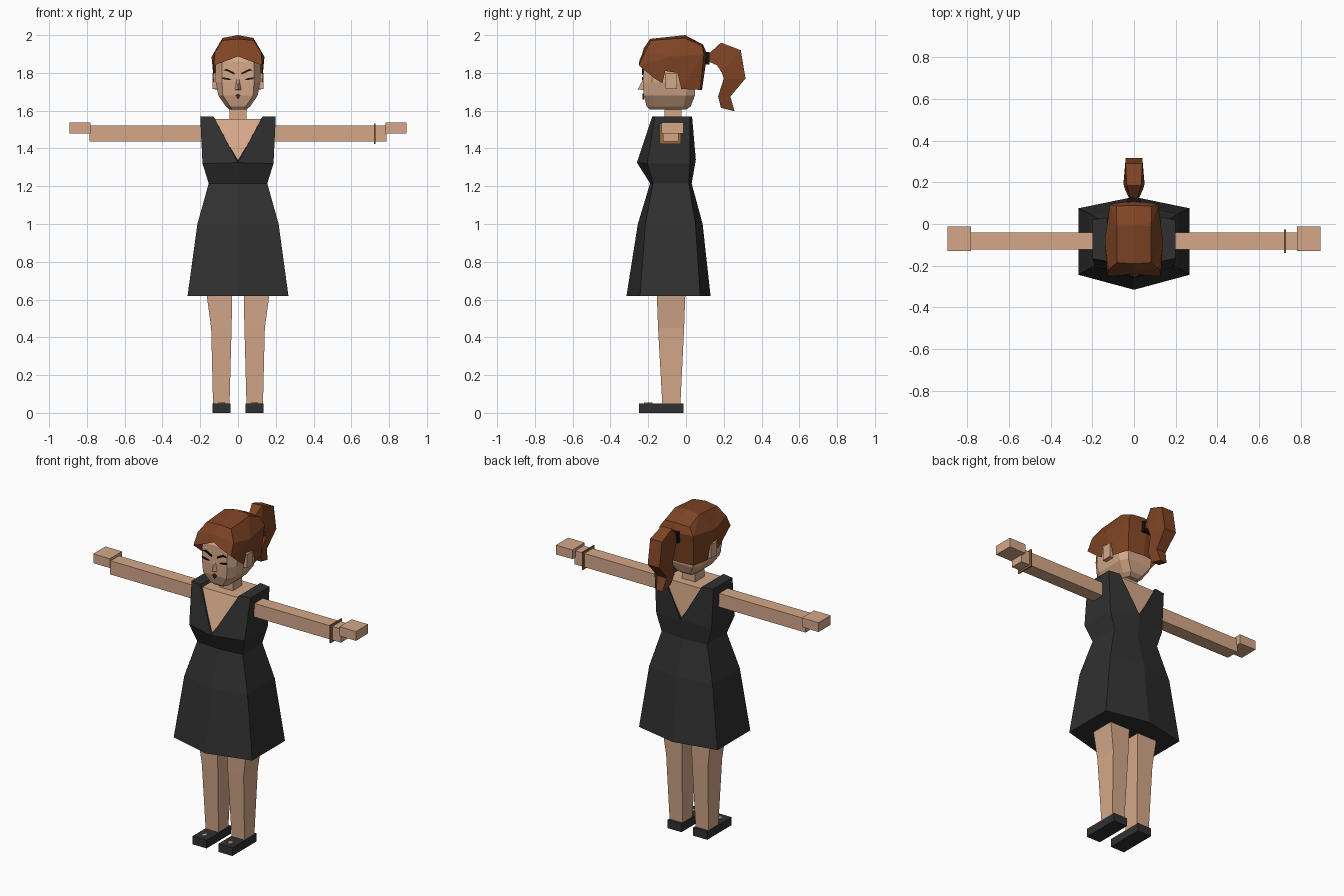
import bpy, bmesh
from mathutils import Vector

if "Cube" in bpy.data.objects:
    bpy.data.objects.remove(bpy.data.objects["Cube"])


def material(name, rgb):
    m = bpy.data.materials.new(name)
    m.diffuse_color = (*rgb, 1)
    m.use_nodes = True
    m.node_tree.nodes["Principled BSDF"].inputs["Base Color"].default_value = m.diffuse_color
    return m


SKIN = material("skin", (0.66, 0.39, 0.25))
HAIR = material("auburn_hair", (0.21, 0.058, 0.018))
CLOTH = material("charcoal_cloth", (0.03, 0.03, 0.031))
BLACK = material("black", (0.008, 0.007, 0.007))
GOLD = material("bracelet_brown", (0.30, 0.15, 0.05))
LIP = material("dark_lip", (0.06, 0.015, 0.012))


def finish(name, bm, mat, outward=None):
    bmesh.ops.remove_doubles(bm, verts=bm.verts, dist=0.0005)
    bmesh.ops.recalc_face_normals(bm, faces=bm.faces)
    if outward is not None:  # open shells: make normals point away from a centre
        c = Vector(outward)
        if sum(f.normal.dot(f.calc_center_median() - c) for f in bm.faces) < 0:
            bmesh.ops.reverse_faces(bm, faces=bm.faces)
    me = bpy.data.meshes.new(name)
    bm.to_mesh(me)
    bm.free()
    me.materials.append(mat)
    ob = bpy.data.objects.new(name, me)
    bpy.context.collection.objects.link(ob)
    return ob


def loft(name, rings, mat):
    bm = bmesh.new()
    vs = [[bm.verts.new(p) for p in r] for r in rings]
    n = len(rings[0])
    for a, b in zip(vs, vs[1:]):
        for i in range(n):
            j = (i + 1) % n
            bm.faces.new((a[i], a[j], b[j], b[i]))
    bm.faces.new(vs[0])
    bm.faces.new(vs[-1])
    return finish(name, bm, mat)


def rect(x0, x1, y0, y1, z):
    return [(x0, y0, z), (x1, y0, z), (x1, y1, z), (x0, y1, z)]


def box(name, x, y, z, mat):
    return loft(name, [rect(*x, *y, z[0]), rect(*x, *y, z[1])], mat)


def mirrored_shell(name, pts, faces, mat, outward):
    """Build faces from named points, on both sides of x = 0."""
    bm = bmesh.new()
    for s in (1, -1):
        v = {k: bm.verts.new((s * p[0], p[1], p[2])) for k, p in pts.items()}
        for f in faces.split(","):
            bm.faces.new([v[k] for k in f.split()])
    return finish(name, bm, mat, outward)


def hull(name, pts, mat):
    bm = bmesh.new()
    for p in pts:
        bm.verts.new(p)
    bmesh.ops.convex_hull(bm, input=bm.verts)
    return finish(name, bm, mat)


def plate(name, outline, y, mat, depth=0.008):
    """Thin facial detail from an x-z outline."""
    return loft(name, [[(px, y, pz) for px, pz in outline],
                       [(px, y + depth, pz) for px, pz in outline]], mat)


# Skirt: hexagonal rings (half width, centre front, corner front, corner back, centre back, z)
def hexring(w, cf, f, b, cb, z):
    return [(0, cf, z), (w, f, z), (w, b, z), (0, cb, z), (-w, b, z), (-w, f, z)]


loft("skirt", [hexring(.267, -.315, -.243, .075, .13, .62),
               hexring(.215, -.255, -.215, .05, .088, 1.0),
               hexring(.155, -.19, -.175, .015, .03, 1.215)], CLOTH)

# Bodice with deep V openings front and back
mirrored_shell("bodice", {
    "w0": (0, -.19, 1.215), "w1": (.155, -.175, 1.215), "w2": (.155, .015, 1.215), "w3": (0, .03, 1.215),
    "b0": (0, -.26, 1.325), "b1": (.188, -.205, 1.32), "b2": (.188, .02, 1.32), "b3": (0, .052, 1.34),
    "t0": (.13, -.178, 1.57), "t1": (.2, -.165, 1.57), "t2": (.2, .02, 1.57), "t3": (.13, .032, 1.57)},
    "w0 w1 b1 b0,w1 w2 b2 b1,w2 w3 b3 b2,b0 b1 t1 t0,b1 b2 t2 t1,b2 b3 t3 t2,t0 t1 t2 t3,t0 t3 b3 b0",
    CLOTH, None)

# Chest and neck
hull("chest", [(s * .131, y, 1.555) for s in (1, -1) for y in (-.172, .026)]
     + [(0, -.25, 1.335), (0, .044, 1.35)], SKIN)
box("neck", (-.045, .045), (-.115, -.025), (1.54, 1.66), SKIN)


# Head: octagonal rings (front half width, half width, front, back, z)
def octring(a, w, f, b, z):
    c = (b - f) * .17
    r = [(a, f, z), (w, f + c, z), (w, b - c, z), (a, b, z)]
    return r + [(-x, y, z) for x, y, z in reversed(r)]


loft("head", [octring(.03, .045, -.19, 0, 1.605), octring(.042, .065, -.208, .025, 1.623),
              octring(.08, .104, -.225, .047, 1.68), octring(.085, .118, -.228, .05, 1.75),
              octring(.085, .118, -.224, .05, 1.86), octring(.075, .1, -.2, .04, 1.915)], SKIN)
hull("nose", [(0, -.256, 1.713), (-.02, -.222, 1.708), (.02, -.222, 1.708),
              (-.008, -.222, 1.775), (.008, -.222, 1.775)], SKIN)
plate("mouth", [(-.014, 1.682), (0, 1.69), (.014, 1.682), (0, 1.66)], -.231, LIP)

# Hair cap: fringe, crown, crease round the sides, nape
mirrored_shell("hair", {
    "a0": (0, -.236, 1.888), "a1": (.05, -.246, 1.868), "a2": (.128, -.25, 1.84),
    "b0": (0, -.224, 1.93), "b1": (.122, -.218, 1.91), "c0": (0, -.19, 1.98), "c1": (.082, -.185, 1.972),
    "d0": (0, -.005, 2.0), "d1": (.082, -.01, 1.985), "e0": (0, .09, 1.95), "e1": (.085, .085, 1.945),
    "f0": (0, .112, 1.9), "f1": (.115, .095, 1.9), "s": (.14, -.08, 1.885),
    "l1": (.127, -.165, 1.77), "l2": (.128, -.125, 1.745), "l3": (.132, -.11, 1.81),
    "l4": (.132, -.045, 1.8), "l5": (.13, -.025, 1.715), "l6": (.105, .075, 1.71), "g0": (0, .085, 1.71)},
    "a0 a1 b1 b0,a1 a2 b1,b0 b1 c1 c0,c0 c1 d1 d0,d0 d1 e1 e0,e0 e1 f1 f0,a2 s b1,b1 s c1,s d1 c1,"
    "s f1 d1,f1 e1 d1,a2 l1 s,l1 l2 l3,l1 l3 s,l3 l4 s,l4 f1 s,l4 l5 f1,l5 l6 f1,l6 g0 f0 f1",
    HAIR, (0, -.08, 1.82))

# Ponytail and hair tie: sections (half width, inner y, z, outer y, z)
tail = [(.022, .12, 1.86, .125, 1.905), (.043, .165, 1.84, .185, 1.96), (.05, .19, 1.80, .29, 1.92),
        (.05, .2, 1.77, .315, 1.77), (.04, .17, 1.675, .235, 1.675), (.026, .185, 1.615, .257, 1.597)]
loft("ponytail", [[(-w, y0, z0), (w, y0, z0), (w * .8, y1, z1), (-w * .8, y1, z1)]
                  for w, y0, z0, y1, z1 in tail], HAIR)
box("hair_tie", (-.03, .03), (.09, .124), (1.845, 1.91), BLACK)

# Paired parts
for s, side in ((1, "left"), (-1, "right")):
    def span(a, b):
        return tuple(sorted((s * a, s * b)))

    # Face details
    plate(side + "_brow", [(s * .018, 1.79), (s * .02, 1.802), (s * .06, 1.822), (s * .082, 1.812),
                           (s * .06, 1.811)], -.233, BLACK)
    plate(side + "_eye", [(s * .035, 1.764), (s * .05, 1.772), (s * .084, 1.777), (s * .082, 1.768),
                          (s * .05, 1.762)], -.233, BLACK)
    box(side + "_ear", span(.11, .136), (-.108, -.048), (1.715, 1.80), SKIN)

    # Arms and hands
    box(side + "_arm", span(.17, .785), (-.122, -.04), (1.437, 1.521), SKIN)
    box(side + "_hand", span(.78, .893), (-.13, -.012), (1.48, 1.537), SKIN)

    # Legs and shoes
    loft(side + "_leg", [rect(*span(.045, .132), -.125, -.03, .04),
                         rect(*span(.034, .142), -.148, -.01, .45),
                         rect(*span(.03, .168), -.155, -.003, .64)], SKIN)
    box(side + "_shoe", span(.04, .135), (-.248, -.013), (0, .05), CLOTH)
    cx = s * .088
    loft(side + "_shoe_opening", [[(cx - .018, -.2, z), (cx, -.222, z), (cx + .018, -.2, z), (cx, -.178, z)]
                                  for z in (.048, .055)], SKIN)

# Bracelet
box("bracelet", (.719, .727), (-.14, -.026), (1.424, 1.533), GOLD)
